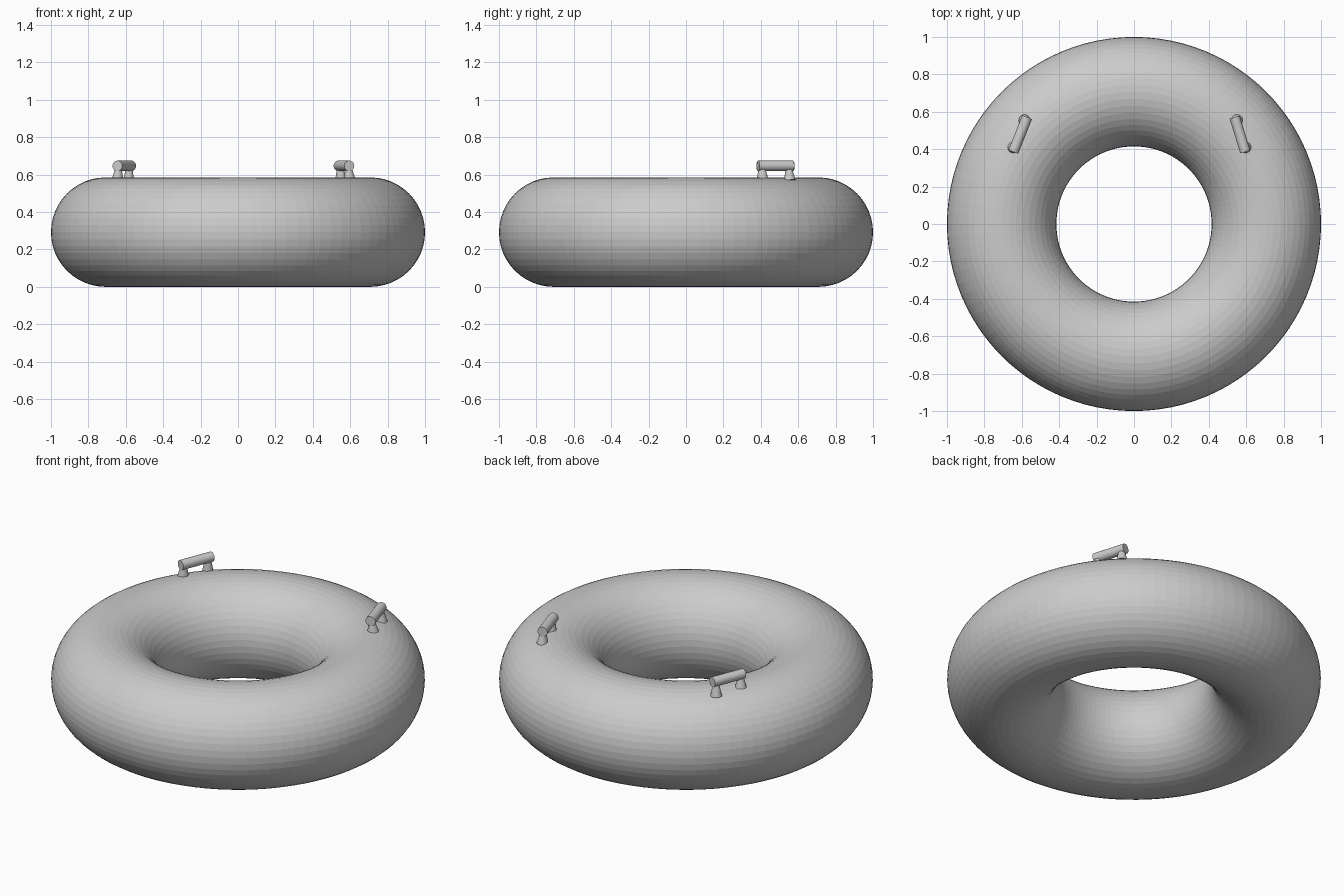
import bpy
from mathutils import Vector

if "Cube" in bpy.data.objects:
    bpy.data.objects.remove(bpy.data.objects["Cube"])

grey = bpy.data.materials.new("plain grey")
grey.diffuse_color = (0.6, 0.6, 0.6, 1)
grey.use_nodes = True
grey.node_tree.nodes["Principled BSDF"].inputs["Base Color"].default_value = grey.diffuse_color

R, r = 0.7075, 0.2925  # ring radius, tube radius


def finish(name):
    ob = bpy.context.object
    ob.name = name
    ob.data.materials.append(grey)
    return ob


def rod(name, a, b, r1, r2, sides):
    """Straight or tapered rod from a to b."""
    a, b = Vector(a), Vector(b)
    d = b - a
    bpy.ops.mesh.primitive_cone_add(
        vertices=sides, radius1=r1, radius2=r2, depth=d.length,
        location=(a + b) / 2, rotation=d.to_track_quat('Z', 'Y').to_euler())
    finish(name)
    bpy.ops.object.shade_smooth_by_angle()


# Inflated ring
bpy.ops.mesh.primitive_torus_add(major_radius=R, minor_radius=r,
                                 major_segments=96, minor_segments=48,
                                 location=(0, 0, r))
finish("ring")


# Grab handles: a bar on two flared feet
def handle(side, near, far):
    near, far = Vector(near), Vector(far)
    up = Vector((0, 0, 0.647))
    rod(side + "_handle_bar", near + up, far + up, 0.028, 0.028, 24)
    for label, t in (("front", 0.1), ("back", 0.88)):
        p = near.lerp(far, t)
        out = p.normalized()
        rise = (r * r - (p.length - R) ** 2) ** 0.5
        base = p + out * 0.008 + Vector((0, 0, r + rise - 0.007))
        rod(f"{side}_handle_{label}_foot", base, p + up, 0.031, 0.014, 24)


handle("left", (-0.645, 0.386, 0), (-0.571, 0.571, 0))
handle("right", (0.595, 0.386, 0), (0.538, 0.571, 0))
